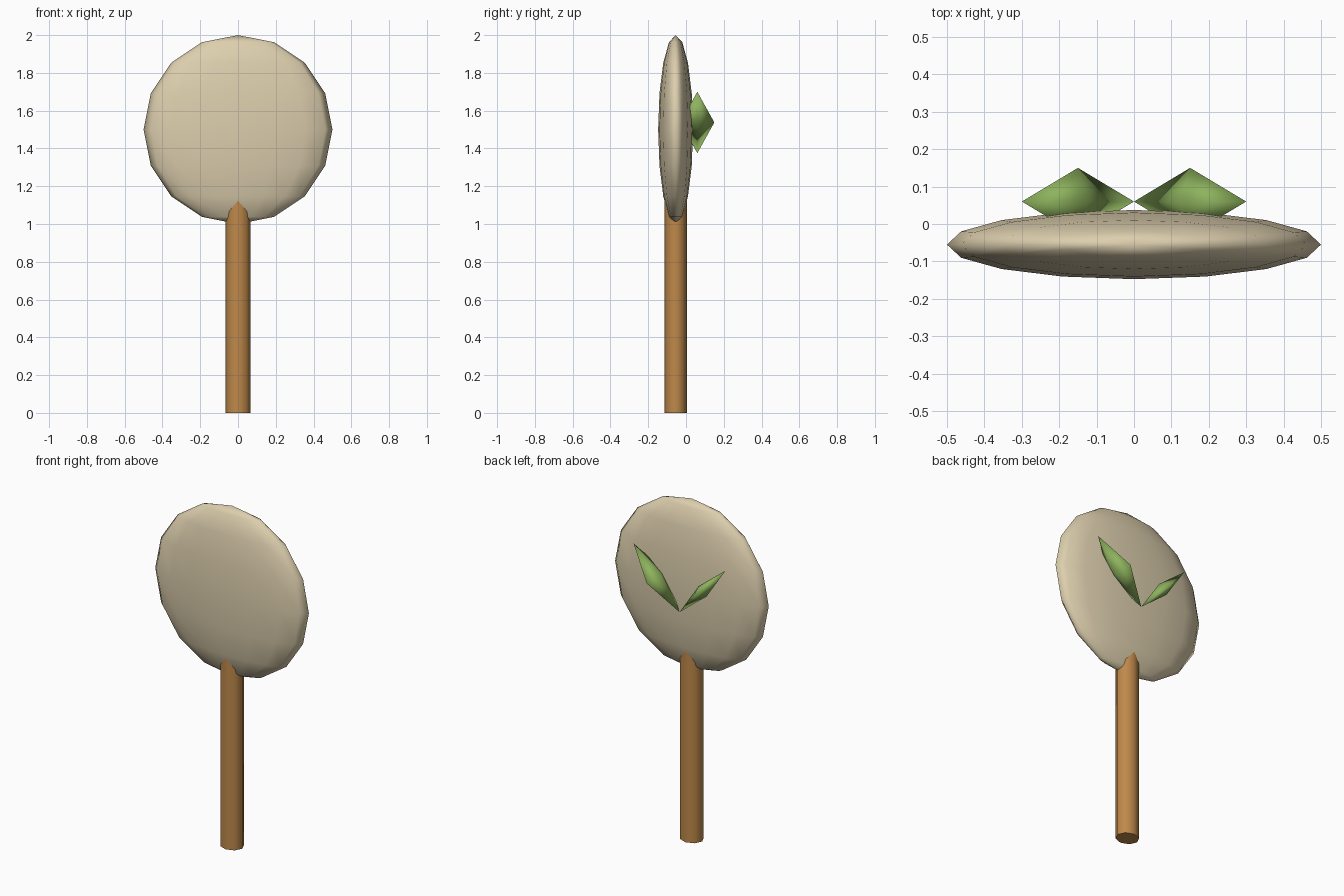
import bpy
import bmesh
import math
from mathutils import Matrix, Vector

old = bpy.data.objects.get("Cube")
if old:
    bpy.data.objects.remove(old, do_unlink=True)


def material(name, rgb):
    mat = bpy.data.materials.new(name)
    mat.use_nodes = True
    color = (*rgb, 1.0)
    mat.diffuse_color = color
    mat.node_tree.nodes["Principled BSDF"].inputs["Base Color"].default_value = color
    return mat


def finish(name, bm, mat, smooth_rule=lambda face: True):
    for face in bm.faces:
        face.smooth = smooth_rule(face)
    mesh = bpy.data.meshes.new(name)
    bm.to_mesh(mesh)
    bm.free()
    mesh.materials.append(mat)
    obj = bpy.data.objects.new(name, mesh)
    bpy.context.collection.objects.link(obj)
    return obj


def ellipsoid(name, mat, segments, rings, center, radii, tilt=0.0):
    bm = bmesh.new()
    bmesh.ops.create_uvsphere(bm, u_segments=segments, v_segments=rings, radius=1)
    bm.transform(Matrix.Translation(center) @ Matrix.Rotation(tilt, 4, "Y")
                 @ Matrix.Diagonal((*radii, 1)))
    return finish(name, bm, mat)


beige = material("beige", (0.72, 0.62, 0.42))
brown = material("wood brown", (0.52, 0.25, 0.07))
green = material("leaf green", (0.27, 0.45, 0.11))

AXIS_Y = -0.055

# Flattened round head
ellipsoid("round_head", beige, 16, 8, (0, AXIS_Y, 1.5), (0.5, 0.0925, 0.5))

# Eight-sided stick, its upper end buried in the head
height = 1.2
bm = bmesh.new()
bmesh.ops.create_cone(bm, cap_ends=True, segments=8, radius1=1, radius2=1, depth=height)
bm.transform(Matrix.Translation((0, AXIS_Y, height / 2))
             @ Matrix.Diagonal((0.067, 0.059, 1, 1)))
bm.normal_update()
finish("stick", bm, brown, lambda face: abs(face.normal.z) < 0.5)

# Pair of pointed leaves spreading from one point on the back
for side, name in ((1, "left_leaf"), (-1, "right_leaf")):
    base = Vector((0, 0.06, 1.375))
    tip = Vector((0.3 * side, 0.06, 1.70))
    span = tip - base
    ellipsoid(name, green, 4, 2, (base + tip) / 2,
              (0.035, 0.09, span.length / 2), math.atan2(span.x, span.z))
